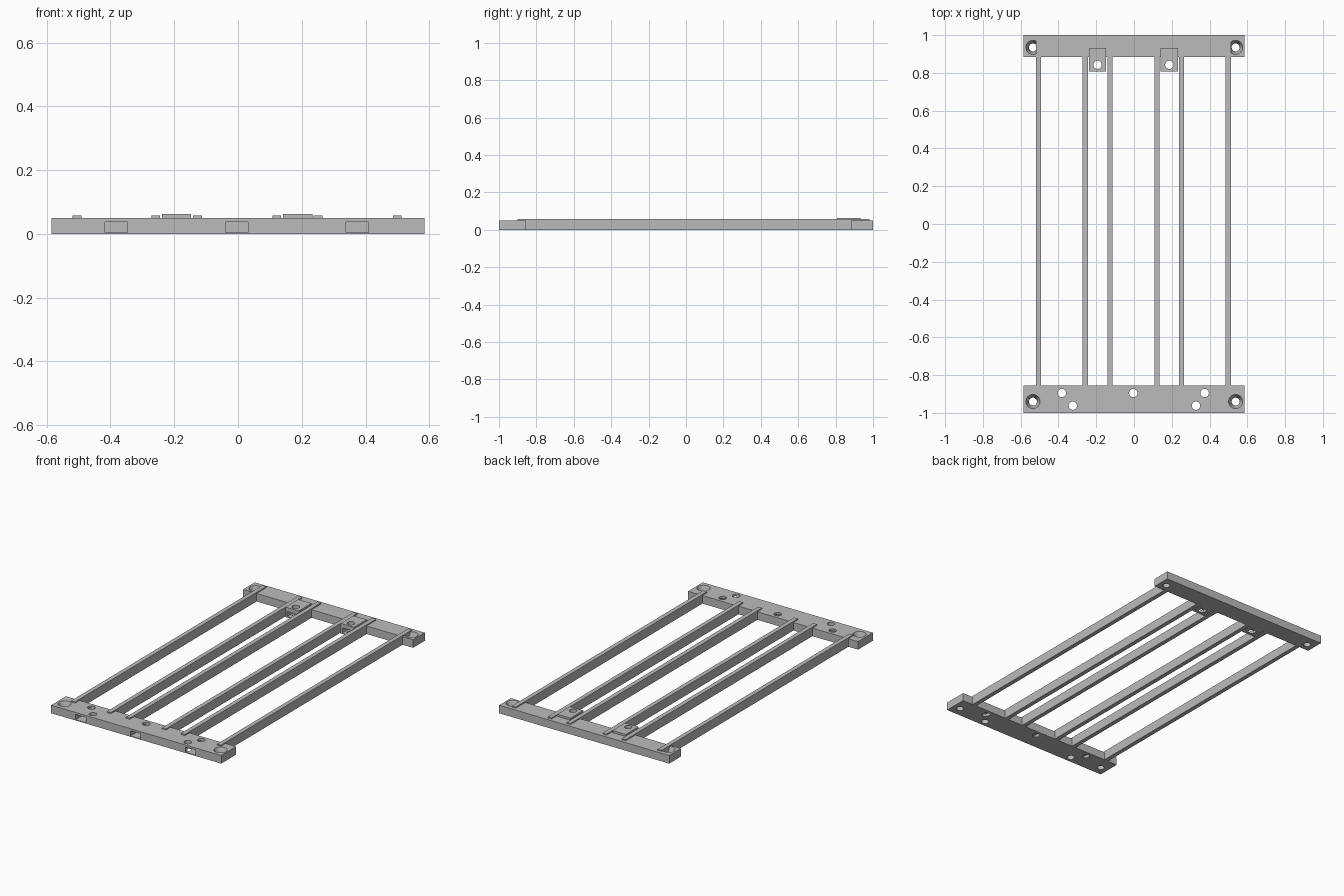
import bpy, bmesh, math
from mathutils import Matrix

cube = bpy.data.objects.get("Cube")
if cube:
    bpy.data.objects.remove(cube, do_unlink=True)

grey = bpy.data.materials.new("plain grey")
grey.use_nodes = True
grey.diffuse_color = (0.5, 0.5, 0.5, 1)
grey.node_tree.nodes["Principled BSDF"].inputs["Base Color"].default_value = (0.5, 0.5, 0.5, 1)

BAR_TOP = 0.05
FRONT_IN, BACK_IN = -0.855, 0.885


def make_object(name, bm):
    bmesh.ops.recalc_face_normals(bm, faces=bm.faces)
    mesh = bpy.data.meshes.new(name)
    bm.to_mesh(mesh)
    bm.free()
    obj = bpy.data.objects.new(name, mesh)
    bpy.context.collection.objects.link(obj)
    mesh.materials.append(grey)
    return obj


def extrude_x(name, x0, x1, profile):
    """Extrude a (y, z) profile from x0 to x1."""
    bm = bmesh.new()
    face = bm.faces.new([bm.verts.new((x0, y, z)) for y, z in profile])
    grown = bmesh.ops.extrude_face_region(bm, geom=[face])["geom"]
    bmesh.ops.translate(bm, vec=(x1 - x0, 0, 0),
                        verts=[v for v in grown if isinstance(v, bmesh.types.BMVert)])
    return make_object(name, bm)


def box(name, x0, x1, y0, y1, z0, z1):
    return extrude_x(name, x0, x1, [(y0, z0), (y1, z0), (y1, z1), (y0, z1)])


def cone(x, y, z0, z1, r0, r1):
    bm = bmesh.new()
    bmesh.ops.create_cone(bm, cap_ends=True, segments=32, radius1=r0, radius2=r1,
                          depth=z1 - z0,
                          matrix=Matrix.Translation((x, y, (z0 + z1) / 2)))
    return make_object("cutter", bm)


def hole(x, y, r=0.022):
    return cone(x, y, -0.05, 0.12, r, r)


def slot(x, y0, y1):
    return box("cutter", x - 0.035, x + 0.035, y0, y1, 0.005, 0.037)


def cut(obj, cutters):
    """Subtract the cutters, then discard them."""
    for c in cutters:
        c.hide_render = True
        mod = obj.modifiers.new("cut", "BOOLEAN")
        mod.operation, mod.solver, mod.object = "DIFFERENCE", "EXACT", c
        bpy.context.view_layer.objects.active = obj
        bpy.ops.object.modifier_apply(modifier=mod.name)
        bpy.data.objects.remove(c, do_unlink=True)


def smooth(obj):
    bpy.ops.object.select_all(action="DESELECT")
    obj.select_set(True)
    bpy.context.view_layer.objects.active = obj
    bpy.ops.object.shade_smooth_by_angle(angle=math.radians(30))


def corner_holes(y):
    """Countersunk screw holes at both ends of a bar."""
    cutters = []
    for x in (-0.535, 0.538):
        cutters += [hole(x, y, 0.021), cone(x, y, 0.01, BAR_TOP + 0.001, 0.021, 0.038)]
    return cutters


# End bars
front_bar = box("front_bar", -0.585, 0.585, -1, FRONT_IN, 0, BAR_TOP)
cutters = corner_holes(-0.94)
for x in (-0.382, -0.004, 0.374):
    cutters += [slot(x, -1.05, -0.87), hole(x, -0.895)]
cutters += [hole(x, -0.962) for x in (-0.324, 0.328)]
cut(front_bar, cutters)
smooth(front_bar)

back_bar = box("back_bar", -0.585, 0.585, BACK_IN, 1, 0, BAR_TOP)
cut(back_bar, corner_holes(0.935))
smooth(back_bar)

# Slats, with raised ends let into the bars
TOP, SEAT = 0.057, 0.01
slat_profile = [(FRONT_IN, 0), (BACK_IN, 0), (BACK_IN, SEAT), (0.98, SEAT), (0.98, TOP),
                (-0.9, TOP), (-0.9, 0.045), (FRONT_IN, 0.045)]
for i, x in enumerate((-0.505, -0.258, -0.127, 0.121, 0.251, 0.499)):
    extrude_x(f"slat_{i + 1}", x - 0.0135, x + 0.0135, slat_profile)

# Mounting tabs on the back bar, each with a nut slot and a bolt hole
tab_profile = [(0.808, 0), (BACK_IN, 0), (BACK_IN, 0.045), (0.933, 0.045),
               (0.933, 0.0625), (0.808, 0.0625)]
for side, x in (("right", -0.193), ("left", 0.187)):
    tab = extrude_x(f"{side}_mounting_tab", x - 0.046, x + 0.046, tab_profile)
    cut(tab, [slot(x, 0.75, 0.875), hole(x, 0.843)])
    smooth(tab)
